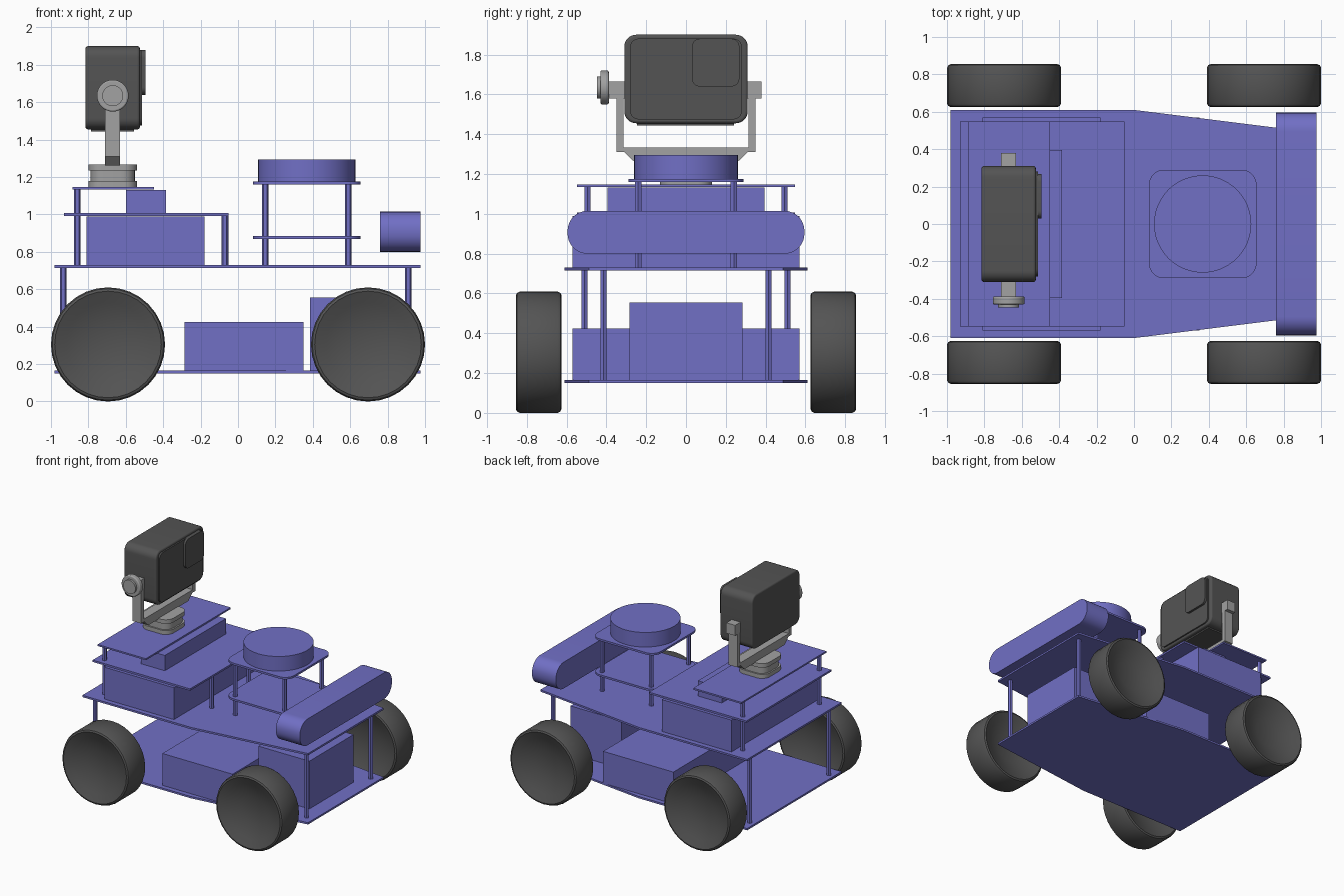
import bpy, bmesh, math
from mathutils import Vector

cube = bpy.data.objects.get("Cube")
if cube:
    bpy.data.objects.remove(cube, do_unlink=True)


def material(name, rgb):
    m = bpy.data.materials.new(name)
    m.use_nodes = True
    m.diffuse_color = (*rgb, 1)
    m.node_tree.nodes["Principled BSDF"].inputs["Base Color"].default_value = (*rgb, 1)
    return m


PURPLE = material("violet blue", (0.165, 0.160, 0.56))
DARK = material("dark grey", (0.088, 0.088, 0.088))
LIGHT = material("light grey", (0.36, 0.36, 0.36))


def finish(name, bm, mat, bevel=0):
    bmesh.ops.recalc_face_normals(bm, faces=bm.faces)
    me = bpy.data.meshes.new(name)
    bm.to_mesh(me)
    bm.free()
    me.materials.append(mat)
    ob = bpy.data.objects.new(name, me)
    bpy.context.collection.objects.link(ob)
    if bevel:
        mod = ob.modifiers.new("edge_round", 'BEVEL')
        mod.width, mod.segments = bevel, 3
        mod.limit_method, mod.angle_limit = 'ANGLE', math.radians(40)
    bpy.ops.object.select_all(action='DESELECT')
    ob.select_set(True)
    bpy.context.view_layer.objects.active = ob
    bpy.ops.object.shade_smooth_by_angle(angle=math.radians(30))
    return ob


def prism(name, pts, axis, a, b, mat, bevel=0):
    """Extrude a 2D outline from a to b; outline is (x,y), (y,z) or (x,z)."""
    put = {'x': lambda p, t: (t, p[0], p[1]),
           'y': lambda p, t: (p[0], t, p[1]),
           'z': lambda p, t: (p[0], p[1], t)}[axis]
    bm = bmesh.new()
    face = bm.faces.new([bm.verts.new(put(p, a)) for p in pts])
    out = bmesh.ops.extrude_face_region(bm, geom=[face])
    move = Vector(put((0, 0), b - a))
    bmesh.ops.translate(bm, vec=move, verts=[v for v in out["geom"] if isinstance(v, bmesh.types.BMVert)])
    return finish(name, bm, mat, bevel)


def rect(u0, u1, v0, v1):
    return [(u0, v0), (u1, v0), (u1, v1), (u0, v1)]


def rounded(u0, u1, v0, v1, r, n=8):
    pts = []
    corners = [(u1 - r, v1 - r), (u0 + r, v1 - r), (u0 + r, v0 + r), (u1 - r, v0 + r)]
    for k, (cu, cv) in enumerate(corners):
        for i in range(n + 1):
            t = math.pi / 2 * (k + i / n)
            pts.append((cu + r * math.cos(t), cv + r * math.sin(t)))
    return pts


def circle(u, v, r, n=48):
    return [(u + r * math.cos(2 * math.pi * i / n), v + r * math.sin(2 * math.pi * i / n)) for i in range(n)]


def box(name, x0, x1, y0, y1, z0, z1, mat):
    return prism(name, rect(x0, x1, y0, y1), 'z', z0, z1, mat)


def post_pair(name, x, y, z0, z1):
    for side, s in (("left", 1), ("right", -1)):
        prism(f"{name}_{side}", circle(x, s * y, 0.018, 6), 'z', z0, z1, PURPLE)


# Wheels: turned profile (radius, width) with a dished recess on both faces
def wheel(name, x, y, z=0.305, n=32):
    half = [(0.115, 0.05), (0.225, 0.09), (0.285, 0.115), (0.298, 0.109), (0.305, 0.095)]
    profile = half + [(r, -w) for r, w in reversed(half)]
    bm = bmesh.new()
    rings = []
    for r, w in profile:
        rings.append([bm.verts.new((x + px, y + w, z + pz)) for px, pz in circle(0, 0, r, n)])
    for a, b in zip(rings, rings[1:]):
        for i in range(n):
            j = (i + 1) % n
            bm.faces.new((a[i], a[j], b[j], b[i]))
    bm.faces.new(rings[0])
    bm.faces.new(rings[-1])
    finish(name, bm, DARK)


for end, x in (("front", 0.695), ("rear", -0.695)):
    for side, y in (("left", 0.74), ("right", -0.74)):
        wheel(f"wheel_{end}_{side}", x, y)

# Chassis decks with tapered nose
deck = [(-0.98, -0.61), (0, -0.61), (0.975, -0.488), (0.975, 0.488), (0, 0.61), (-0.98, 0.61)]
prism("lower_deck", deck, 'z', 0.15, 0.165, PURPLE)
prism("upper_deck", deck, 'z', 0.715, 0.73, PURPLE)
post_pair("rear_deck_post", -0.935, 0.51, 0.165, 0.715)
post_pair("nose_deck_post", 0.91, 0.415, 0.165, 0.715)

# Boxes between the decks and nose bumper
box("battery_box", -0.285, 0.35, -0.57, 0.57, 0.165, 0.425, PURPLE)
box("nose_box", 0.385, 0.845, -0.285, 0.285, 0.165, 0.555, PURPLE)
prism("bumper", rounded(-0.595, 0.595, 0.80, 1.015, 0.1), 'x', 0.76, 0.975, PURPLE)

# Rear equipment stack
box("equipment_box", -0.81, -0.18, -0.57, 0.57, 0.73, 0.99, PURPLE)
box("middle_shelf", -0.93, -0.05, -0.548, 0.548, 0.992, 1.007, PURPLE)
box("shelf_module", -0.60, -0.385, -0.395, 0.395, 1.007, 1.132, PURPLE)
box("top_shelf", -0.885, -0.45, -0.548, 0.548, 1.134, 1.147, PURPLE)
post_pair("rear_shelf_post", -0.86, 0.495, 0.73, 1.134)
post_pair("front_shelf_post", -0.07, 0.24, 0.73, 0.992)

# Round sensor on its two-tier stand
tier = rounded(0.08, 0.655, -0.29, 0.29, 0.08)
prism("sensor_lower_tier", tier, 'z', 0.868, 0.884, PURPLE)
prism("sensor_upper_tier", tier, 'z', 1.16, 1.176, PURPLE)
prism("round_sensor", circle(0.367, 0, 0.26), 'z', 1.176, 1.295, PURPLE)
for end, x in (("front", 0.59), ("rear", 0.145)):
    post_pair(f"sensor_post_{end}", x, 0.24, 0.73, 1.16)

# Turntable under the camera
for name, h, z0, z1 in (("turntable_base", 0.13, 1.147, 1.18),
                        ("turntable_core", 0.118, 1.18, 1.235),
                        ("turntable_top", 0.13, 1.235, 1.268)):
    prism(name, rounded(-0.67 - h, -0.67 + h, -h, h, 0.07), 'z', z0, z1, LIGHT)

# U-shaped camera bracket
right_half = [(0.30, 1.27), (0.35, 1.31), (0.35, 1.665), (0.315, 1.665), (0.315, 1.333)]
bracket = right_half + [(-u, v) for u, v in reversed(right_half)]
bracket = [(0.26, 1.262) if p == (0.30, 1.27) else (-0.26, 1.262) if p == (-0.30, 1.27) else p for p in bracket]
bracket = [(0.31, 1.31) if p == (0.35, 1.31) else p for p in bracket]
bracket = [(-0.31, 1.31) if p == (-0.35, 1.31) else p for p in bracket]
i = bracket.index((0.35, 1.665))
bracket.insert(i, (0.35, 1.31))
j = bracket.index((-0.35, 1.665))
bracket.insert(j + 1, (-0.35, 1.31))
prism("camera_bracket", bracket, 'x', -0.71, -0.63, LIGHT)
box("pivot_block_left", -0.71, -0.63, 0.305, 0.38, 1.58, 1.665, LIGHT)
box("pivot_block_right", -0.71, -0.63, -0.39, -0.305, 1.58, 1.665, LIGHT)
prism("knob_flange", circle(-0.67, 1.635, 0.085, 32), 'y', -0.43, -0.388, LIGHT, 0.008)
prism("knob_cap", circle(-0.67, 1.635, 0.056, 32), 'y', -0.447, -0.43, LIGHT)

# Camera
prism("camera_body", rounded(-0.31, 0.31, 1.455, 1.90, 0.06), 'x', -0.815, -0.525, DARK, 0.012)
prism("camera_front_panel", rounded(-0.28, 0.28, 1.475, 1.88, 0.04), 'x', -0.525, -0.513, DARK)
prism("camera_lens", rounded(0.03, 0.268, 1.64, 1.88, 0.04), 'x', -0.515, -0.495, DARK)
box("camera_foot", -0.785, -0.555, -0.245, 0.24, 1.443, 1.457, DARK)
